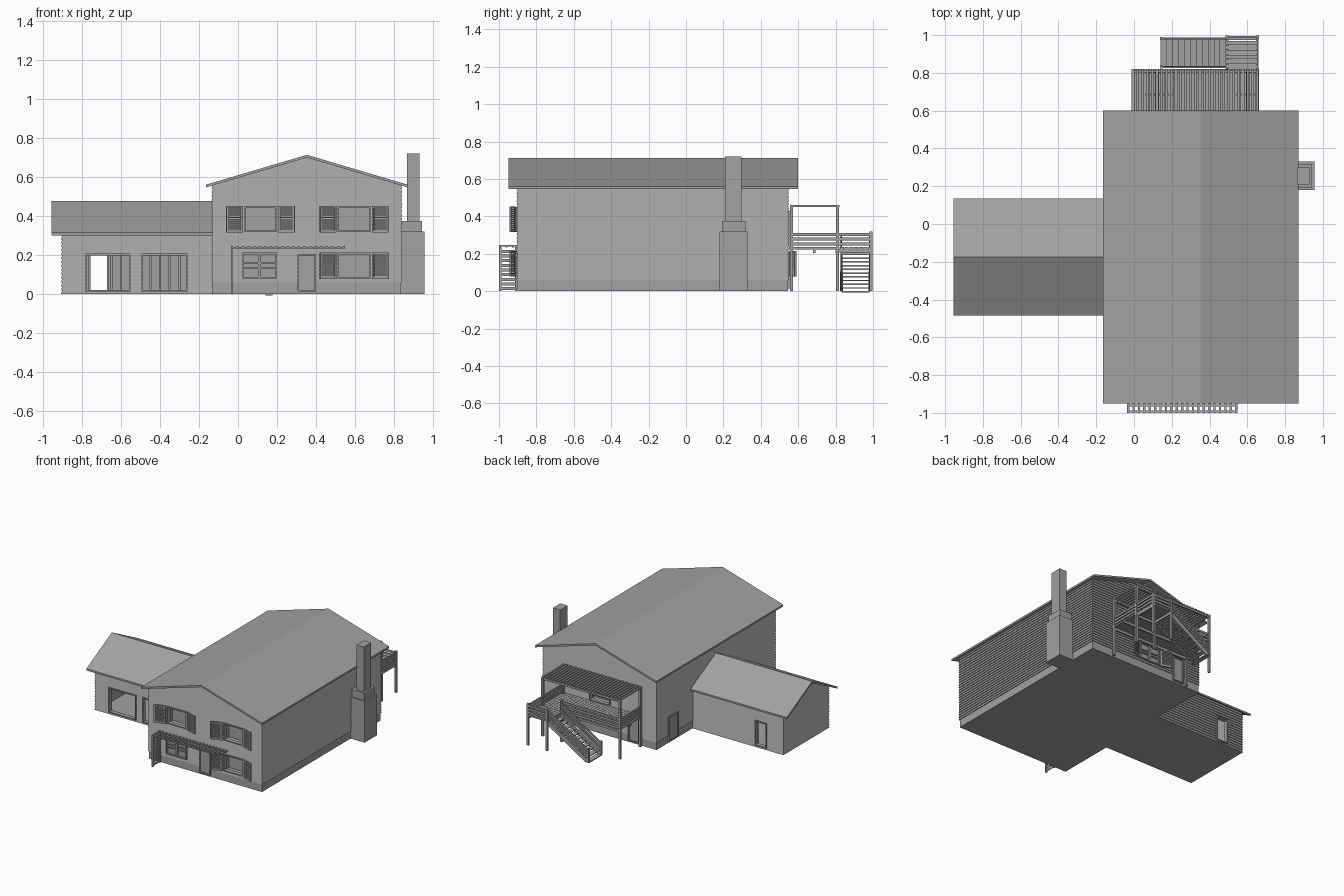
import bpy, bmesh
from math import radians
from mathutils import Matrix, Vector

cube = bpy.data.objects.get("Cube")
if cube:
    bpy.data.objects.remove(cube)

grey = bpy.data.materials.new("plain_grey")
grey.use_nodes = True
grey.diffuse_color = (0.36, 0.36, 0.36, 1)
grey.node_tree.nodes["Principled BSDF"].inputs["Base Color"].default_value = (0.36, 0.36, 0.36, 1)


def finish(name, bm):
    bmesh.ops.recalc_face_normals(bm, faces=bm.faces)
    mesh = bpy.data.meshes.new(name)
    bm.to_mesh(mesh)
    bm.free()
    mesh.materials.append(grey)
    obj = bpy.data.objects.new(name, mesh)
    bpy.context.collection.objects.link(obj)
    return obj


def boxes(name, items, matrix=Matrix()):
    """One object from boxes given as (x0, x1, y0, y1, z0, z1)."""
    bm = bmesh.new()
    for x0, x1, y0, y1, z0, z1 in items:
        mid = Vector((x0 + x1, y0 + y1, z0 + z1)) / 2
        size = Matrix.Diagonal((x1 - x0, y1 - y0, z1 - z0, 1))
        bmesh.ops.create_cube(bm, size=1, matrix=matrix @ Matrix.Translation(mid) @ size)
    return finish(name, bm)


def prism(name, pts, axis, a, b):
    """Extrude a side profile (across, height) along x or y."""
    bm = bmesh.new()
    place = lambda p, t: (t, p[0], p[1]) if axis == "x" else (p[0], t, p[1])
    verts = [bm.verts.new(place(p, a)) for p in pts]
    face = bm.faces.new(verts)
    new = bmesh.ops.extrude_face_region(bm, geom=[face])["geom"]
    move = Vector(place((0, 0), b - a))
    bmesh.ops.translate(bm, vec=move, verts=[v for v in new if isinstance(v, bmesh.types.BMVert)])
    return finish(name, bm)


def siding(name, x0, x1, y0, y1, base, top, pitch=0.02, lap=0.006):
    """Closed block whose sides are lapped boards above a plain base."""
    levels = [(0, 0), (base, 0)] if base else []
    z = base
    while z < top:
        levels += [(z, lap), (z + pitch, 0)]
        z += pitch
    bm = bmesh.new()
    rings = []
    for z, d in levels:
        corners = ((x0 - d, y0 - d), (x1 + d, y0 - d), (x1 + d, y1 + d), (x0 - d, y1 + d))
        rings.append([bm.verts.new((x, y, z)) for x, y in corners])
    for low, high in zip(rings, rings[1:]):
        for i in range(4):
            j = (i + 1) % 4
            bm.faces.new((low[i], low[j], high[j], high[i]))
    bm.faces.new(rings[0])
    bm.faces.new(rings[-1])
    return finish(name, bm)


def carve(obj, cutters):
    """Apply boolean cutters and discard them."""
    for cutter, operation in cutters:
        mod = obj.modifiers.new("carve", "BOOLEAN")
        mod.object, mod.operation, mod.solver = cutter, operation, "EXACT"
        cutter.hide_render = True
    bpy.context.view_layer.update()
    graph = bpy.context.evaluated_depsgraph_get()
    mesh = bpy.data.meshes.new_from_object(obj.evaluated_get(graph))
    obj.modifiers.clear()
    obj.data = mesh
    for cutter, _ in cutters:
        bpy.data.objects.remove(cutter)


def gable(lo, hi, eave, peak, floor):
    return [(lo, floor), (hi, floor), (hi, eave), ((lo + hi) / 2, peak), (lo, eave)]


def roof(name, lo, hi, eave, peak, axis, a, b, t=0.014):
    mid = (lo + hi) / 2
    prism(name, [(lo, eave - t), (mid, peak - t), (hi, eave - t), (hi, eave), (mid, peak), (lo, eave)], axis, a, b)


# Shells and roofs
house = siding("house_walls", -0.13, 0.835, -0.9, 0.545, 0.06, 0.72)
garage = siding("garage_walls", -0.9, -0.125, -0.45, 0.1, 0, 0.48)
roof("house_roof", -0.165, 0.87, 0.56, 0.713, "y", -0.95, 0.6)
roof("garage_roof", -0.485, 0.135, 0.315, 0.476, "x", -0.955, -0.125)
cuts = {
    house: [(prism("cutter", gable(-0.165, 0.87, 0.55, 0.703, -0.1), "y", -1, 1), "INTERSECT"),
            (prism("cutter", gable(-0.1, 0.805, 0.54, 0.67, 0.012), "y", -0.87, 0.515), "DIFFERENCE")],
    garage: [(prism("cutter", gable(-0.485, 0.135, 0.305, 0.466, -0.1), "x", -1, 0), "INTERSECT"),
             (prism("cutter", gable(-0.42, 0.07, 0.31, 0.43, 0.012), "x", -0.87, -0.15), "DIFFERENCE")],
}
boxes("upper_floor", [(-0.11, 0.81, -0.88, 0.52, 0.265, 0.28)])


# Windows, doors and shutters, built facing the front and turned into place
def frame(w, z0, z1, t=0.008):
    return [(-w, -w + t, -0.012, 0.02, z0, z1), (w - t, w, -0.012, 0.02, z0, z1),
            (-w, w, -0.012, 0.02, z1 - t, z1), (-w, w, -0.012, 0.02, z0, z0 + t)]


def shutter(name, width, z0, z1, matrix):
    t = 0.01
    parts = [(0, t, -t, 0, z0, z1), (width - t, width, -t, 0, z0, z1)]
    parts += [(0, width, -t, 0, z, z + t) for z in (z0, z1 - t)]
    count = 11
    step = (z1 - z0 - 2 * t) / count
    for i in range(count):
        z = z0 + t + i * step
        parts.append((t, width - t, -0.008, -0.002, z, z + step * 0.65))
    boxes(name, parts, matrix)


def opening(name, wall, spot, turn, width, z0, z1, fill="open", shutters=False):
    place = Matrix.Translation((*spot, 0)) @ Matrix.Rotation(radians(turn), 4, "Z")
    w = width / 2
    cuts[wall].append((boxes("cutter", [(-w, w, -0.05, 0.06, z0, z1)], place), "DIFFERENCE"))
    parts = frame(w, z0, z1)
    if fill == "door":
        parts.append((-w, w, -0.004, 0.01, z0, z1))
    if fill == "sash":
        mid = (z0 + z1) / 2
        parts += [(-w, w, 0.004, 0.01, z0, z1), (-0.008, 0.008, -0.01, 0.01, z0, z1)]
        parts += [(-w, w, -0.006, 0.01, mid + d, mid + d + 0.007) for d in (-0.015, 0.008)]
    boxes(name, parts, place)
    if shutters:
        for side, label in ((1, "left"), (-1, "right")):
            hinge = Matrix.Translation((side * (w + 0.008), -0.008, 0))
            swing = Matrix.Rotation(radians(-18 * side), 4, "Z")
            shift = Matrix.Translation((0 if side > 0 else -0.088, 0, 0))
            shutter(name + "_shutter_" + label, 0.088, z0 - 0.002, z1 + 0.002, place @ hinge @ swing @ shift)


front, back, low, high = -0.9, 0.545, (0.08, 0.212), (0.317, 0.45)
opening("front_window_upper_right", house, (0.115, front), 0, 0.17, *high, shutters=True)
opening("front_window_upper_left", house, (0.595, front), 0, 0.17, *high, shutters=True)
opening("front_window_lower_left", house, (0.595, front), 0, 0.17, *low, shutters=True)
opening("front_window_lower_right", house, (0.11, front), 0, 0.18, *low, fill="sash")
opening("front_door", house, (0.352, front), 0, 0.095, 0.013, 0.205, fill="door")
opening("side_door", house, (-0.13, 0.35), -90, 0.12, 0.013, 0.205, fill="door")
opening("back_window", house, (0.32, back), 180, 0.17, *low, fill="sash", shutters=True)
opening("back_door", house, (0.06, back), 180, 0.095, 0.013, 0.205, fill="door")
opening("deck_door", house, (0.35, back), 180, 0.18, 0.238, 0.43)
opening("garage_door_right", garage, (-0.667, -0.45), 0, 0.235, 0.013, 0.207)
opening("garage_door_left", garage, (-0.377, -0.45), 0, 0.24, 0.013, 0.207)
opening("garage_back_door", garage, (-0.713, 0.1), 180, 0.1, 0.013, 0.207)
for wall, cutters in cuts.items():
    carve(wall, cutters)
boxes("garage_studs", [(x, x + 0.012, 0.05, 0.072, 0.012, 0.3) for x in [-0.655 + 0.05 * i for i in range(10)]])

# Chimney
boxes("chimney", [(0.83, 0.955, 0.18, 0.33, 0, 0.32), (0.83, 0.943, 0.192, 0.318, 0.32, 0.375),
                  (0.865, 0.928, 0.208, 0.298, 0.375, 0.72)])

# Front trellis with a slatted end screen
boxes("front_trellis", [(-0.037, 0.548, y, y + 0.01, 0.234, 0.24) for y in (-0.998, -0.965, -0.93)] +
      [(x, x + 0.012, -1, -0.9, 0.239, 0.246) for x in [-0.037 + 0.0286 * i for i in range(21)]])
boxes("trellis_screen", [(-0.037, -0.027, y, y + 0.012, 0, 0.235) for y in (-0.999, -0.915)] +
      [(-0.035, -0.029, -0.998, -0.905, z, z + 0.016) for z in [0.005 + 0.025 * i for i in range(9)]])

# Back deck, landing and pergola
left, right, inner, outer, end = 0.655, -0.005, 0.565, 0.81, 0.99
deck = [(x, x + 0.022, 0.55, 0.82, 0.224, 0.235) for x in [-0.01 + 0.0241 * i for i in range(28)]]
deck += [(-0.01, 0.66, y, y + 0.012, 0.205, 0.224) for y in (0.56, 0.68, 0.8)]
deck += [(0.485, 0.66, y, y + 0.022, 0.224, 0.235) for y in [0.823 + 0.025 * i for i in range(7)]]
deck += [(x, x + 0.012, 0.82, 0.995, 0.205, 0.224) for x in (0.487, 0.647)]
boxes("deck_floor", deck)
post = lambda x, y, top: (x - 0.008, x + 0.008, y - 0.008, y + 0.008, 0, top)
boxes("deck_posts", [post(x, y, 0.45) for x in (right, left) for y in (inner, outer)] +
      [post(x, end, 0.32) for x in (0.493, left)] + [post(0.493, outer, 0.32)])
pergola = [(-0.01, 0.66, y, y + 0.014, 0.437, 0.452) for y in (0.558, 0.802)]
pergola += [(x, x + 0.014, 0.555, 0.82, 0.45, 0.461) for x in [-0.012 + 0.0253 * i for i in range(27)]]
boxes("pergola", pergola)
rails = []
for z in (0.245, 0.27, 0.295):
    top = z + 0.016
    rails += [(left - 0.004, left + 0.004, inner, end, z, top), (right - 0.004, right + 0.004, inner, outer, z, top),
              (right, 0.493, outer - 0.004, outer + 0.004, z, top), (0.493, left, end - 0.004, end + 0.004, z, top)]
boxes("deck_rails", rails)

# Stairs going down from the landing
steps = 11
run, rise = 0.345 / steps, 0.22 / steps
boxes("stair_treads", [(0.485 - (i + 1) * run, 0.49 - i * run, 0.832, 0.98, 0.213 - (i + 1) * rise, 0.22 - (i + 1) * rise)
                       for i in range(steps)])
for y, side in ((0.826, "inner"), (0.978, "outer")):
    prism("stair_stringer_" + side, [(0.14, 0), (0.175, 0), (0.49, 0.195), (0.49, 0.232), (0.14, 0.018)], "y", y, y + 0.01)
    for lift in (0.03, 0.055, 0.08):
        prism("stair_rail_" + side, [(0.145, lift), (0.49, 0.217 + lift), (0.49, 0.232 + lift), (0.145, 0.015 + lift)],
              "y", y, y + 0.008)
    boxes("stair_post_" + side, [(0.137, 0.152, y - 0.003, y + 0.013, 0, 0.105)])
